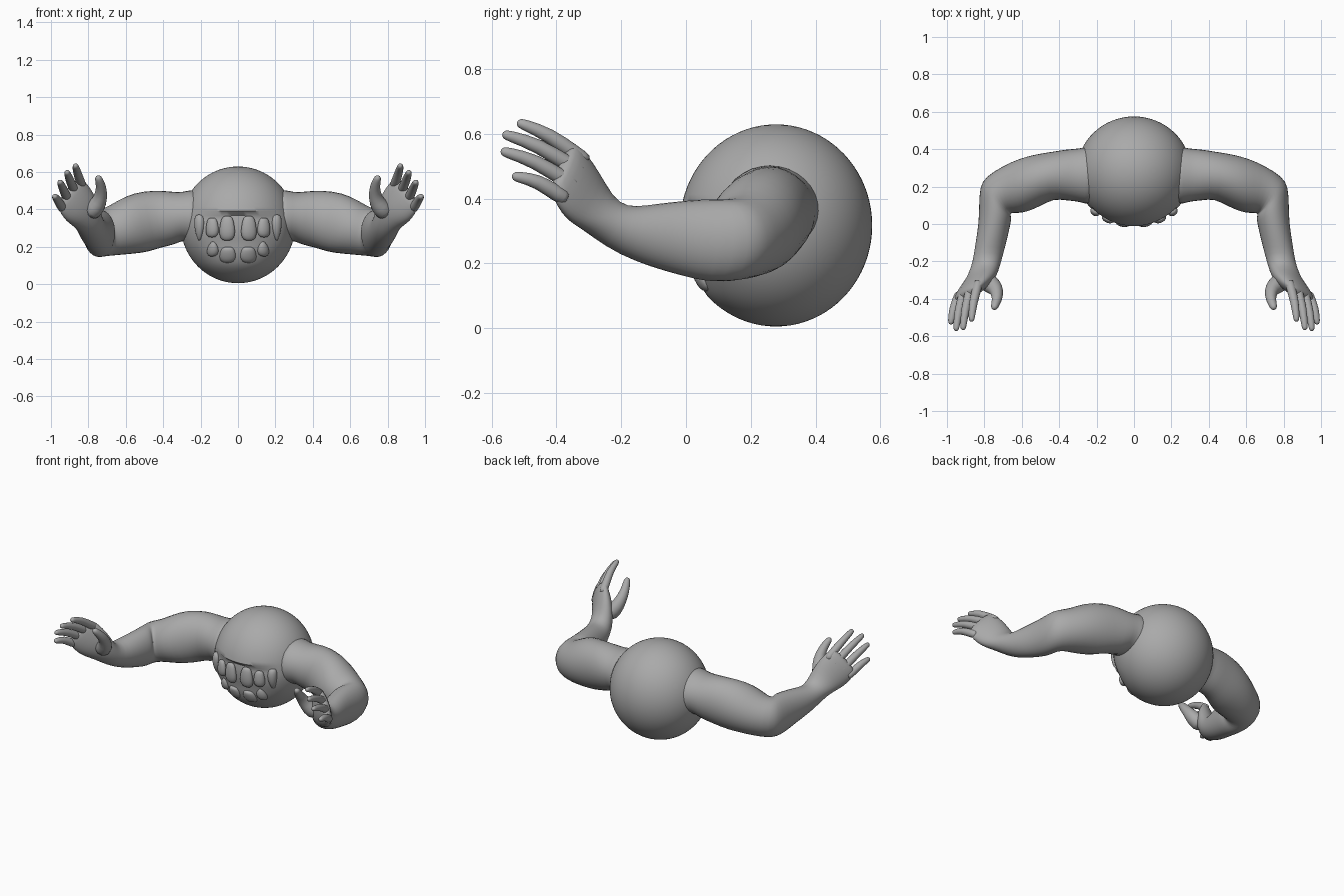
import bpy, bmesh, math
from mathutils import Vector

if "Cube" in bpy.data.objects:
    bpy.data.objects.remove(bpy.data.objects["Cube"])

# One plain clay colour
clay = bpy.data.materials.new("grey_clay")
clay.use_nodes = True
grey = (0.4, 0.4, 0.4, 1)
clay.diffuse_color = grey
clay.node_tree.nodes["Principled BSDF"].inputs["Base Color"].default_value = grey

HEAD = Vector((0, 0.278, 0.317))
SIZE = Vector((0.306, 0.297, 0.312))


def finish(name, bm, mirror=True, subdivide=1):
    bmesh.ops.recalc_face_normals(bm, faces=bm.faces)
    mesh = bpy.data.meshes.new(name)
    bm.to_mesh(mesh)
    bm.free()
    mesh.materials.append(clay)
    ob = bpy.data.objects.new(name, mesh)
    bpy.context.collection.objects.link(ob)
    bpy.ops.object.select_all(action='DESELECT')
    ob.select_set(True)
    bpy.context.view_layer.objects.active = ob
    bpy.ops.object.shade_smooth_by_angle(angle=math.radians(50 if subdivide == 0 else 180))
    if mirror:
        ob.modifiers.new("mirror", 'MIRROR').use_mirror_merge = False
    if subdivide:
        sub = ob.modifiers.new("smooth", 'SUBSURF')
        sub.levels = sub.render_levels = subdivide
    return ob


def loft(name, rings, sides=16):
    """Skin elliptical rings of (centre, half width vector, half thickness)."""
    bm = bmesh.new()
    loops = []
    for i, (c, w, t) in enumerate(rings):
        ahead = rings[min(i + 1, len(rings) - 1)][0] - rings[max(i - 1, 0)][0]
        v = ahead.cross(w).normalized() * t
        angles = [2 * math.pi * k / sides for k in range(sides)]
        loops.append([bm.verts.new(c + w * math.cos(a) + v * math.sin(a)) for a in angles])
    for a, b in zip(loops, loops[1:]):
        for k in range(sides):
            n = (k + 1) % sides
            bm.faces.new((a[k], a[n], b[n], b[k]))
    bm.faces.new(loops[0])
    bm.faces.new(loops[-1])
    return finish(name, bm)


def digit(name, points, radii):
    """Round tube with a domed tip."""
    pts = [Vector(p) for p in points]
    tip = (pts[-1] - pts[-2]).normalized() * radii[-1]
    pts += [pts[-1] + tip * 0.65, pts[-1] + tip]
    radii = list(radii) + [radii[-1] * 0.75, radii[-1] * 0.25]
    rings = []
    for i, (p, r) in enumerate(zip(pts, radii)):
        d = pts[min(i + 1, len(pts) - 1)] - pts[max(i - 1, 0)]
        rings.append((p, d.cross(Vector((0.8, 0.6, 0))).normalized() * r, r))
    loft(name, rings, 10)


# Round body with a shallow mouth recess
bm = bmesh.new()
bmesh.ops.create_uvsphere(bm, u_segments=64, v_segments=40, radius=1)
for v in bm.verts:
    p = Vector(a * b for a, b in zip(v.co, SIZE)) + HEAD
    if p.y < HEAD.y and abs(p.x) < 0.235 and 0.1 < p.z < 0.37:
        p.y += 0.03 * min(1, (p.z - 0.1) / 0.12) * (1 - (p.x / 0.24) ** 2)
    v.co = p
finish("body", bm, mirror=False, subdivide=0)

# Arm: shoulder, bent elbow, wrist and palm (centre, half width, half thickness)
arm = [
    ((0.19, 0.26, 0.36), (0, 0.17, 0), 0.165),
    ((0.27, 0.26, 0.362), (0, 0.152, 0), 0.138),
    ((0.31, 0.262, 0.362), (0, 0.143, 0), 0.132),
    ((0.36, 0.262, 0.353), (0, 0.14, 0), 0.148),
    ((0.43, 0.262, 0.35), (0, 0.128, 0), 0.157),
    ((0.52, 0.23, 0.33), (0, 0.147, 0), 0.167),
    ((0.6, 0.205, 0.305), (0.01, 0.15, 0), 0.152),
    ((0.673, 0.185, 0.283), (0.028, 0.128, 0), 0.134),
    ((0.728, 0.155, 0.273), (0.068, 0.1, 0), 0.128),
    ((0.742, 0.12, 0.27), (0.085, 0.08, 0), 0.13),
    ((0.742, 0.065, 0.272), (0.088, 0.035, 0), 0.13),
    ((0.745, 0, 0.278), (0.087, 0, 0), 0.12),
    ((0.765, -0.1, 0.287), (0.084, 0, 0), 0.1),
    ((0.782, -0.18, 0.3), (0.078, 0, -0.01), 0.08),
    ((0.798, -0.245, 0.33), (0.072, -0.01, -0.03), 0.07),
    ((0.825, -0.3, 0.385), (0.07, -0.035, -0.068), 0.058),
    ((0.86, -0.335, 0.432), (0.068, -0.037, -0.086), 0.05),
    ((0.893, -0.367, 0.48), (0.066, -0.037, -0.084), 0.036),
    ((0.91, -0.387, 0.505), (0.055, -0.028, -0.068), 0.02),
]
loft("arms", [(Vector(c), Vector(w), t) for c, w, t in arm])

# Fingers, arched slightly between knuckle and tip
fingers = {
    "index_fingers": ((0.838, -0.34, 0.535), (0.868, -0.505, 0.63)),
    "middle_fingers": ((0.877, -0.36, 0.503), (0.913, -0.55, 0.595)),
    "ring_fingers": ((0.913, -0.378, 0.46), (0.95, -0.555, 0.543)),
    "little_fingers": ((0.942, -0.395, 0.412), (0.978, -0.52, 0.467)),
}
for name, (base, tip) in fingers.items():
    a, b = Vector(base), Vector(tip)
    root = a + (a - b) * 0.25
    bend = a.lerp(b, 0.5) + Vector((0.008, 0, 0.016))
    digit(name, (root, a, bend, b), (0.024, 0.027, 0.024, 0.018))

# Hooked thumb
digit("thumbs", ((0.8, -0.3, 0.37), (0.755, -0.33, 0.415), (0.732, -0.355, 0.465),
                 (0.73, -0.4, 0.52), (0.745, -0.44, 0.562)),
      (0.055, 0.052, 0.038, 0.029, 0.022))


# Teeth follow the curve of the body
def on_body(x, z):
    k = 1 - (x / SIZE.x) ** 2 - ((z - HEAD.z) / SIZE.z) ** 2
    sink = 0.02 * (1 - (x / 0.25) ** 2)
    return Vector((x, HEAD.y - SIZE.y * math.sqrt(max(k, 0)) + sink, z))


def tooth(name, x, root, tip, half, profile):
    rings = []
    for f, s in profile:
        z = root + (tip - root) * f
        c = on_body(x, z)
        side = (on_body(x + 0.01, z) - on_body(x - 0.01, z)).normalized()
        rings.append((c, side * half * s, 0.026 * s))
    loft(name, rings, 10)


blunt = ((0, 0.3), (0.06, 0.65), (0.3, 0.85), (0.65, 1), (0.9, 0.85), (1, 0.4))
fang = ((0, 0.4), (0.08, 0.85), (0.3, 1), (0.6, 0.85), (0.85, 0.5), (1, 0.15))
tooth("upper_front_teeth", 0.058, 0.365, 0.232, 0.047, blunt)
tooth("upper_side_teeth", 0.138, 0.355, 0.25, 0.04, blunt)
tooth("upper_fangs", 0.207, 0.372, 0.232, 0.032, fang)
tooth("lower_front_teeth", 0.055, 0.198, 0.118, 0.05, blunt)
tooth("lower_side_teeth", 0.135, 0.152, 0.228, 0.037, fang)
